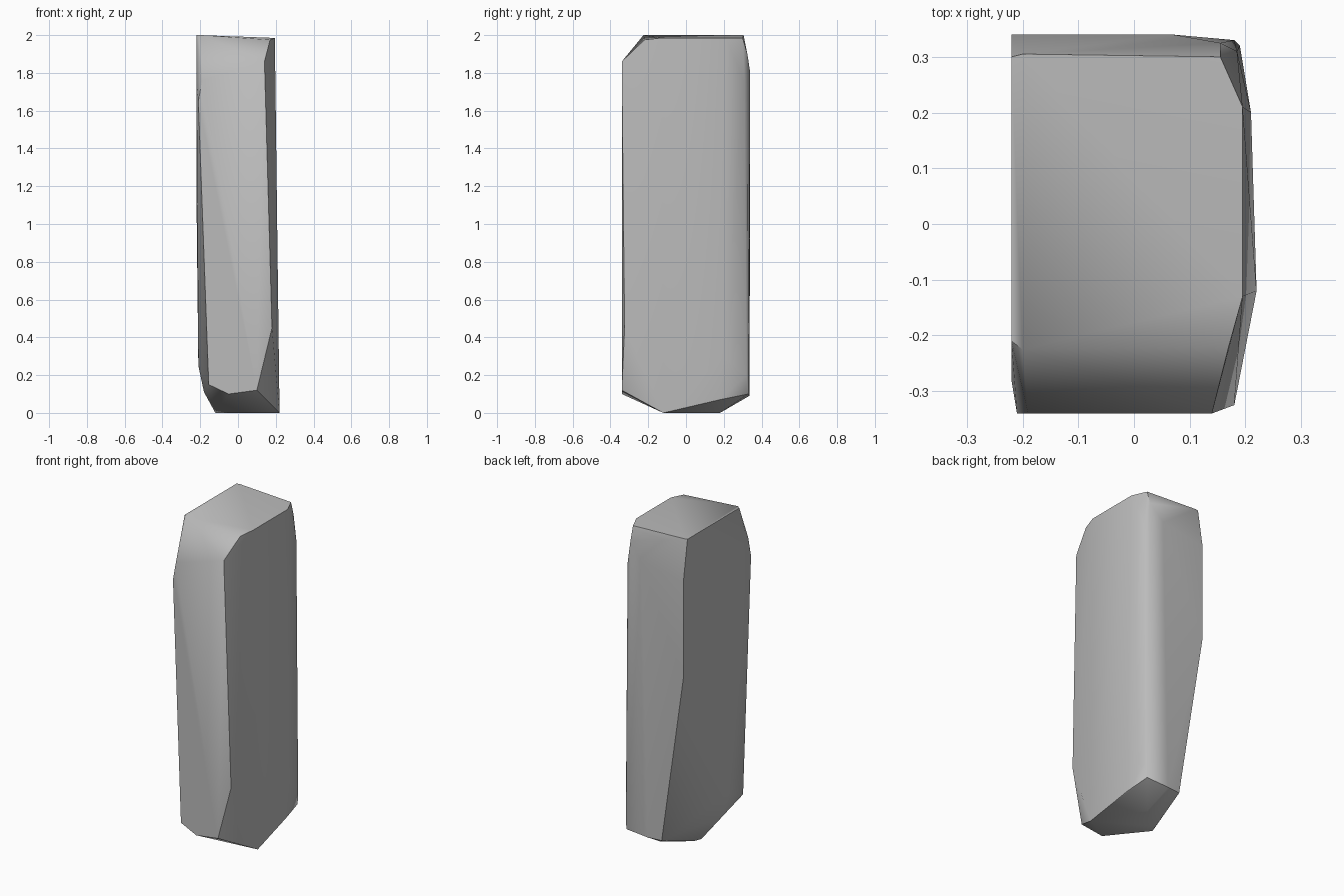
import bpy
import bmesh
import math
from mathutils import Vector

# Remove the default object only
default_cube = bpy.data.objects.get("Cube")
if default_cube:
    bpy.data.objects.remove(default_cube, do_unlink=True)


def make_material(name, colour):
    material = bpy.data.materials.new(name)
    material.use_nodes = True
    material.diffuse_color = colour
    shader = material.node_tree.nodes["Principled BSDF"]
    shader.inputs["Base Color"].default_value = colour
    return material


def hull_object(name, groups, material):
    """Wrap a faceted convex stone around groups of corner points."""
    bm = bmesh.new()
    for corners in groups:
        for corner in corners:
            bm.verts.new(Vector(corner))
    result = bmesh.ops.convex_hull(bm, input=bm.verts[:])
    loose = set(result["geom_interior"]) | set(result["geom_unused"])
    loose = [v for v in loose if isinstance(v, bmesh.types.BMVert) and v.is_valid]
    bmesh.ops.delete(bm, geom=loose, context="VERTS")
    bmesh.ops.recalc_face_normals(bm, faces=bm.faces[:])
    mesh = bpy.data.meshes.new(name)
    bm.to_mesh(mesh)
    bm.free()
    mesh.materials.append(material)
    stone = bpy.data.objects.new(name, mesh)
    bpy.context.scene.collection.objects.link(stone)
    return stone


# Broken top rim
top_rim = [
    (-.22, -.21, 2), (-.2, -.225, 2), (.17, -.22, 1.975), (.195, -.13, 1.985),
    (.195, .21, 1.985), (.155, .3, 1.985), (-.2, .305, 2), (-.22, .3, 2),
]
# Flat front face with its chipped left edge
front_face = [
    (-.19, -.34, 1.76), (.14, -.34, 1.86), (.18, -.325, .45),
    (.1, -.34, .12), (-.05, -.34, .1), (-.155, -.34, .15), (-.21, -.34, 1.65),
]
# Back face, narrowing toward the foot
back_face = [
    (-.22, .34, 1.75), (-.22, .34, 1.15), (.07, .34, 1.8), (.155, .325, 1.9),
    (.185, .31, 1.75), (.19, .32, .2), (.18, .33, .1),
    (.03, .335, .09), (-.06, .325, .09),
]
# Side bulges
sides = [
    (-.22, -.28, 1.75), (-.21, -.12, .25), (-.18, -.1, .11),
    (.21, .2, .3), (.2, .18, .07),
]
# Slanted foot
foot = [(.22, -.12, 0), (-.12, .02, 0), (-.1, .07, 0), (.05, .18, 0)]

stone_grey = make_material("stone grey", (.5, .5, .5, 1))
pillar = hull_object(
    "stone_pillar", [top_rim, front_face, back_face, sides, foot], stone_grey
)

# Soften shallow facets and keep the hard ridges
bpy.ops.object.select_all(action="DESELECT")
pillar.select_set(True)
bpy.context.view_layer.objects.active = pillar
bpy.ops.object.shade_smooth_by_angle(angle=math.radians(45))
